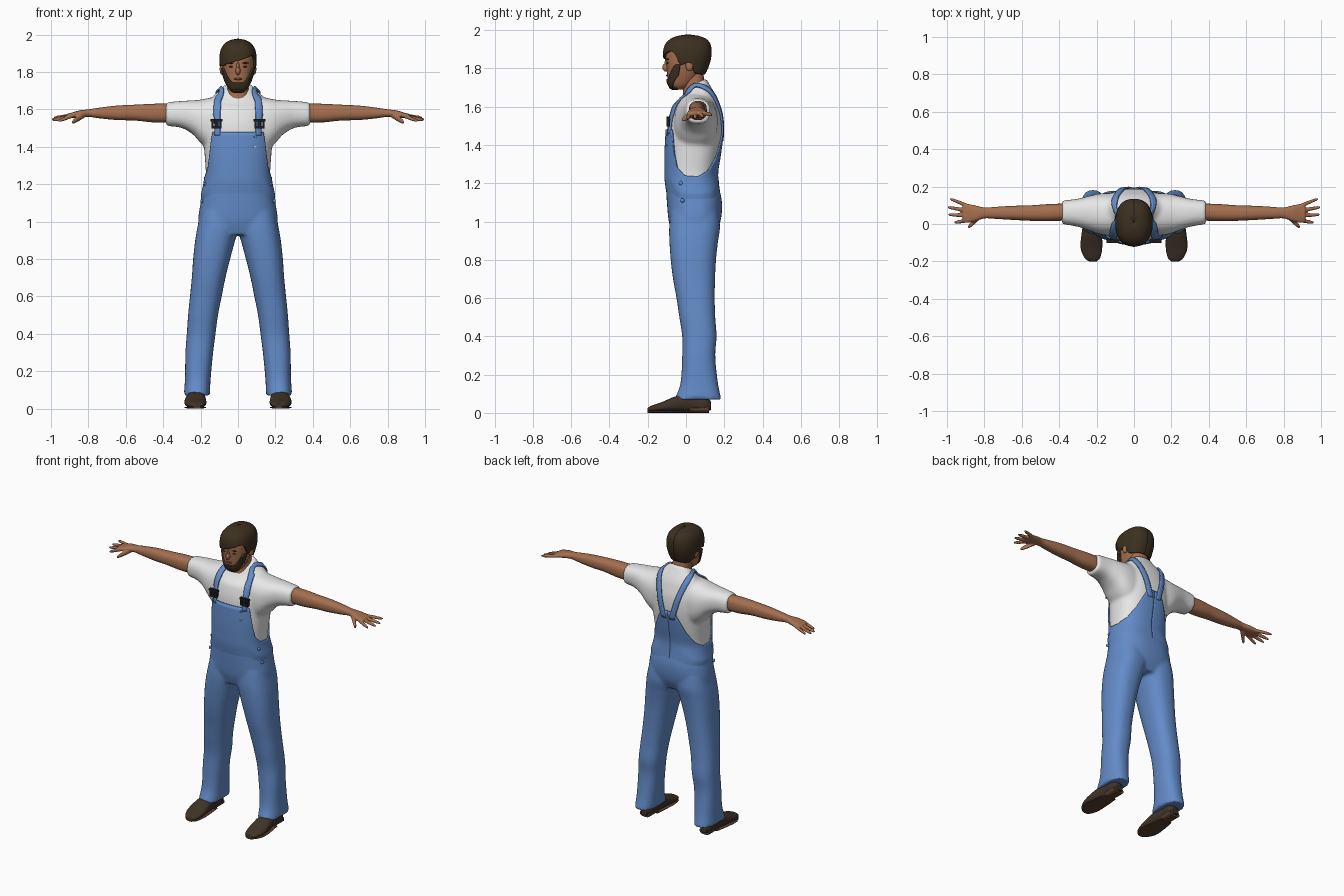
import bpy, bmesh, math
from mathutils import Vector

if "Cube" in bpy.data.objects:
    bpy.data.objects.remove(bpy.data.objects["Cube"])


def material(name, *rgb):
    m = bpy.data.materials.new(name)
    m.use_nodes = True
    m.diffuse_color = (*rgb, 1)
    m.node_tree.nodes["Principled BSDF"].inputs["Base Color"].default_value = (*rgb, 1)
    return m


denim = material("denim blue", .125, .26, .58)
white = material("shirt white", .8, .8, .8)
skin = material("skin", .38, .16, .08)
brown = material("hair brown", .045, .03, .014)
leather = material("shoe leather", .05, .033, .02)
sole_mat = material("sole brown", .1, .05, .03)
black = material("buckle black", .012, .012, .015)
lip_mat = material("lip", .25, .085, .05)


def interp(table, t, smooth=True):
    """Blend the rows of a table (first column is the key)."""
    i = max(0, min(len(table) - 2, sum(r[0] <= t for r in table) - 1))
    p, q = table[i], table[i + 1]
    h = q[0] - p[0]
    f = max(0, min(1, (t - p[0]) / h))
    if not smooth:
        return [a + (b - a) * f for a, b in zip(p[1:], q[1:])]
    o, r = table[max(i - 1, 0)], table[min(i + 2, len(table) - 1)]
    out = []
    for k in range(1, len(p)):
        m0 = (q[k] - o[k]) / (q[0] - o[0]) * h
        m1 = (r[k] - p[k]) / (r[0] - p[0]) * h
        d = q[k] - p[k]
        out.append(p[k] + f * m0 + f * f * (3 * d - 2 * m0 - m1) + f ** 3 * (m0 + m1 - 2 * d))
    return out


def point(table, axis, t, ang, grow=0, n=2.4):
    """Point on a body whose cross-section bounds are listed along an axis."""
    a0, a1, b0, b1 = interp(table, t)
    bend = lambda w: math.copysign(abs(w) ** (2 / n), w)
    co = [(a0 + a1) / 2 + ((a1 - a0) / 2 + grow) * bend(math.sin(ang)),
          (b0 + b1) / 2 - ((b1 - b0) / 2 + grow) * bend(math.cos(ang))]
    co.insert(axis, t)
    return Vector(co)


def tube(table, axis, lo=None, hi=None, steps=30, sides=40):
    lo = table[0][0] if lo is None else lo
    hi = table[-1][0] if hi is None else hi
    return [[point(table, axis, lo + (hi - lo) * i / steps, math.tau * j / sides)
             for j in range(sides)] for i in range(steps + 1)]


def shell(table, a0, a1, lo, hi, grow, cols=120, rows=16):
    """Open garment-like patch between two heights that vary with angle."""
    angs = [a0 + (a1 - a0) * j / cols for j in range(cols + 1)]
    return [[point(table, 2, lo(a) + (hi(a) - lo(a)) * i / rows, math.radians(a), grow(i / rows))
             for a in angs] for i in range(rows + 1)]


def build(name, parts, mat, closed=True, flip=1, voxel=0, smooth=0, thick=0):
    bm = bmesh.new()
    for rows in parts:
        vs = [[bm.verts.new((p[0] * flip, p[1], p[2])) for p in r] for r in rows]
        n = len(vs[0])
        for a, b in zip(vs, vs[1:]):
            for j in range(n if closed else n - 1):
                k = (j + 1) % n
                bm.faces.new((a[j], a[k], b[k], b[j]))
        if closed:
            bm.faces.new(vs[0])
            bm.faces.new(vs[-1])
    if closed or flip < 0:
        bmesh.ops.recalc_face_normals(bm, faces=bm.faces)
    ob = finish(name, bm, mat)
    if voxel:
        m = ob.modifiers.new("merge", "REMESH")
        m.mode, m.voxel_size, m.use_smooth_shade = "VOXEL", voxel, True
        m = ob.modifiers.new("soften", "SMOOTH")
        m.factor, m.iterations = .5, smooth
    if thick:
        m = ob.modifiers.new("thickness", "SOLIDIFY")
        m.thickness, m.offset = thick, -1
    return ob


def finish(name, bm, mat, smooth=True):
    me = bpy.data.meshes.new(name)
    bm.to_mesh(me)
    bm.free()
    me.materials.append(mat)
    if smooth:
        me.shade_smooth()
        me.set_sharp_from_angle(angle=math.radians(50))
    ob = bpy.data.objects.new(name, me)
    bpy.context.collection.objects.link(ob)
    return ob


def solid(name, loc, size, mat, box=False):
    bm = bmesh.new()
    if box:
        bmesh.ops.create_cube(bm, size=2)
    else:
        bmesh.ops.create_uvsphere(bm, u_segments=20, v_segments=12, radius=1)
    bmesh.ops.scale(bm, vec=size, verts=bm.verts)
    bmesh.ops.translate(bm, vec=loc, verts=bm.verts)
    return finish(name, bm, mat, not box)


def sym(*rows):
    return [(t, -w, w, a, b) for t, w, a, b in rows]


# Cross-section tables: key, then low and high bounds on the two other axes
TORSO = sym((.93, .19, -.07, .15), (1, .212, -.09, .18), (1.1, .2, -.1, .188), (1.2, .178, -.105, .167),
            (1.25, .172, -.105, .16), (1.35, .178, -.105, .175), (1.45, .185, -.1, .187),
            (1.52, .185, -.095, .188), (1.58, .18, -.08, .18), (1.63, .165, -.06, .16),
            (1.66, .14, -.035, .14), (1.69, .1, -.015, .12), (1.72, .078, 0, .105))
LEG = [(.07, .15, .29, -.06, .185), (.15, .147, .284, -.03, .168), (.3, .133, .281, -.02, .153),
       (.4, .12, .274, -.02, .16), (.5, .107, .267, -.035, .153), (.6, .087, .257, -.05, .15),
       (.7, .067, .247, -.068, .152), (.8, .042, .24, -.08, .157), (.9, .015, .229, -.087, .168),
       (.97, -.005, .217, -.088, .178), (1.05, 0, .2, -.08, .17)]
SLEEVE = [(.1, -.06, .165, 1.36, 1.67), (.16, -.06, .165, 1.385, 1.66), (.2, -.05, .16, 1.42, 1.652),
          (.24, -.035, .15, 1.465, 1.648), (.3, -.015, .135, 1.5, 1.645), (.385, 0, .125, 1.512, 1.637)]
ARM = [(.34, .02, .11, 1.53, 1.63), (.45, .015, .107, 1.53, 1.63), (.55, .017, .1, 1.54, 1.625),
       (.65, .022, .097, 1.543, 1.62), (.75, .028, .091, 1.553, 1.608), (.8, .03, .088, 1.56, 1.6),
       (.85, .014, .1, 1.556, 1.594), (.89, .006, .107, 1.553, 1.582), (.915, .01, .105, 1.552, 1.576)]
HEAD = sym((1.69, .03, -.065, -.01), (1.71, .05, -.085, .02), (1.75, .066, -.096, .06),
           (1.8, .08, -.1, .09), (1.85, .086, -.104, .115), (1.9, .085, -.1, .118),
           (1.94, .065, -.075, .1), (1.96, .03, -.03, .05))
HAIR = sym((1.75, .08, -.1, .09), (1.8, .092, -.11, .115), (1.86, .1, -.12, .132), (1.92, .092, -.112, .13),
           (1.955, .068, -.08, .105), (1.972, .035, -.035, .06), (1.978, .003, .008, .014))
NECK = sym((1.62, .065, -.02, .11), (1.7, .058, -.015, .1), (1.78, .055, -.02, .09))
SHOE = [(-.2, .2, .24, .008, .026), (-.185, .183, .262, .006, .036), (-.13, .17, .285, .005, .055),
        (-.05, .172, .28, .005, .088), (.04, .18, .265, .005, .105), (.1, .182, .262, .005, .09),
        (.13, .2, .245, .015, .06)]


def mirrored(rows):
    return [[Vector((-p.x, p.y, p.z)) for p in r] for r in rows]


# Trousers: hips and legs merged into one skin
leg = tube(LEG, 2, steps=40)
build("trousers", [tube(TORSO, 2, .93, 1.2), leg, mirrored(leg)], denim, voxel=.01, smooth=5)

# Shirt: torso with a collar tilted forward, plus short sleeves
trunk = tube(TORSO, 2, 1.18)
for row in trunk:
    for p in row:
        p.z += .5 * max(0, min(1, (p.z - 1.6) / .1)) * (p.y - .05)
sleeve = tube(SLEEVE, 0)
shirt = build("shirt", [trunk, sleeve, mirrored(sleeve)], white, voxel=.01, smooth=6)

# Bib: square in front, low under the arms, pointed at the back
BIB = [(0, 1.48), (41, 1.48), (53, 1.35), (62, 1.28), (80, 1.24), (100, 1.235), (125, 1.265),
       (145, 1.33), (158, 1.4), (170, 1.47), (180, 1.47)]
build("bib", [shell(TORSO, -180, 180, lambda a: 1.1, lambda a: interp(BIB, abs(a), False)[0],
                    lambda f: -.006 + .014 * min(1, f * 3), cols=180)], denim, closed=False, thick=.008)
for z in (1.395, 1.45):
    build("pocket_label", [shell(TORSO, 22, 27, lambda a: z, lambda a: z + .007, lambda f: .011, 4, 2)],
          white if z < 1.4 else denim, closed=False, thick=.004)

STRAP = [(0, .115, -.1, 1.46), (1, .117, -.09, 1.56), (2, .11, -.05, 1.65), (3, .1, .04, 1.72),
         (4, .095, .13, 1.66), (5, .07, .18, 1.57), (6, .03, .2, 1.42)]
# Finger base y, then tip position
FINGERS = [(.094, .985, .135, 1.556), (.07, .998, .09, 1.545), (.045, .994, .05, 1.54), (.02, .962, .008, 1.537)]


def finger(x0, y0, z0, x1, y1, z1, r):
    rows = []
    for f, w in ((0, r), (.5, r), (.9, r * .75), (1, r * .4)):
        x, y, z = (a + (b - a) * f for a, b in ((x0, x1), (y0, y1), (z0, z1)))
        rows.append((x, y - w, y + w, z - w, z + w))
    return tube(rows, 0, steps=10, sides=12)


for s, side in ((1, "left"), (-1, "right")):
    # Arm, palm and fingers
    parts = [tube(ARM, 0)] + [finger(.88, y, 1.567, *tip, .0105) for y, *tip in FINGERS]
    parts.append(finger(.82, .045, 1.572, .888, -.018, 1.53, .016))
    build(side + "_arm", parts, skin, flip=s, voxel=.005, smooth=4)

    # Strap laid over the shirt
    rows = []
    for i in range(49):
        x, y, z = interp(STRAP, i / 8)
        rows.append([(x + d, y, z) for d in (-.018, -.006, .006, .018)])
    strap = build(side + "_strap", [rows], denim, closed=False, flip=s)
    m = strap.modifiers.new("lay", "SHRINKWRAP")
    m.target, m.offset, m.wrap_mode = shirt, .007, "ABOVE_SURFACE"
    m = strap.modifiers.new("thickness", "SOLIDIFY")
    m.thickness, m.offset = .01, 0

    # Buckle frame
    for dx, dz, w, h in ((0, .02, .032, .006), (0, -.018, .026, .007), (-.022, 0, .006, .022),
                         (.022, 0, .006, .022), (0, 0, .01, .022)):
        solid(side + "_buckle", (s * .115 + dx, -.092, 1.522 + dz), (w, .009, h), black, True)

    # Hip buttons
    for z in (1.2, 1.11):
        p = point(TORSO, 2, z, math.radians(70), .006)
        solid(side + "_hip_button", (s * p.x, p.y, z), (.008, .011, .011), denim)

    # Shoe with sole and heel
    build(side + "_shoe", [tube(SHOE, 1)], leather, flip=s)
    sole = [(y, a, b, 0, .012) for y, a, b, *_ in SHOE if y < .05]
    build(side + "_sole", [tube(sole, 1)], sole_mat, flip=s)
    heel = [(y, .185, .26, 0, .04) for y in (.02, .07, .12)]
    build(side + "_heel", [tube(heel, 1, steps=6)], sole_mat, flip=s)

    # Ear, eye and brow
    solid(side + "_ear", (s * .086, .018, 1.815), (.012, .02, .03), skin)
    solid(side + "_eye", (s * .034, -.094, 1.828), (.015, .007, .005), brown)
    solid(side + "_brow", (s * .036, -.095, 1.848), (.02, .008, .005), brown)

# Head and face
build("neck", [tube(NECK, 2)], skin)
build("head", [tube(HEAD, 2)], skin)
solid("nose", (0, -.104, 1.805), (.013, .02, .022), skin)
solid("nose_bridge", (0, -.1, 1.825), (.008, .012, .03), skin)
solid("mouth", (0, -.096, 1.763), (.022, .008, .006), lip_mat)

# Hair with a swept fringe
EDGE = [(-180, 1.77), (-125, 1.77), (-100, 1.8), (-85, 1.84), (-60, 1.83), (-40, 1.84), (0, 1.86), (30, 1.88),
        (50, 1.89), (65, 1.87), (78, 1.82), (95, 1.83), (110, 1.78), (130, 1.77), (180, 1.77)]
build("hair", [shell(HAIR, -180, 180, lambda a: interp(EDGE, a)[0], lambda a: 1.978,
                     lambda f: 0, rows=30)], brown, closed=False, thick=.012)

# Beard along the jaw and chin
TOP = [(0, 1.742), (25, 1.745), (45, 1.775), (60, 1.815), (78, 1.82)]
LOW = [(0, 1.69), (45, 1.695), (78, 1.76)]
build("beard", [shell(HEAD, -78, 78, lambda a: interp(LOW, abs(a))[0], lambda a: interp(TOP, abs(a))[0],
                      lambda f: .009, 60, 12)], brown, closed=False, thick=.012)
solid("chin_tuft", (0, -.055, 1.703), (.042, .034, .016), brown)
